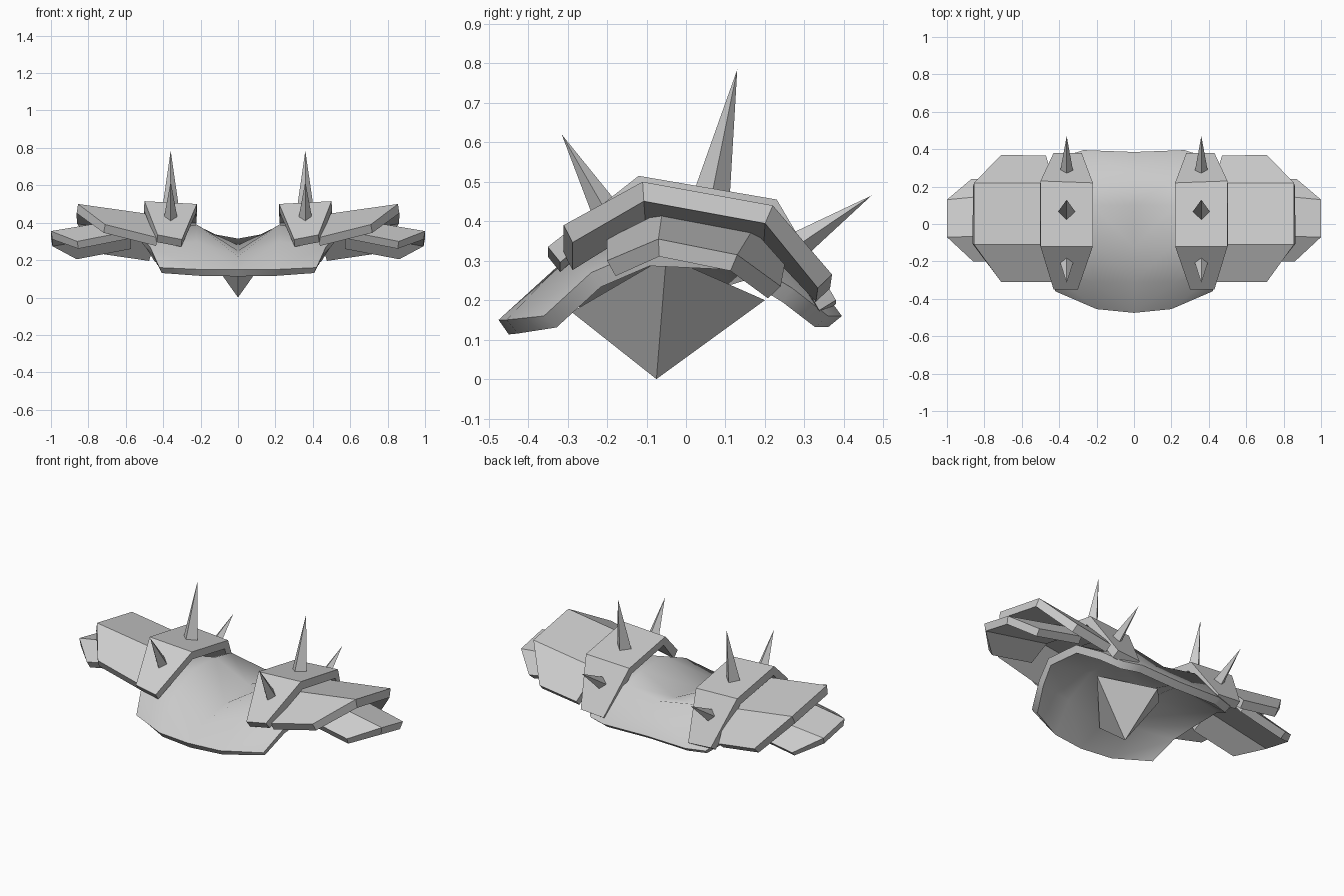
import bpy, bmesh, math
from mathutils import Matrix, Vector

old = bpy.data.objects.get("Cube")
if old:
    bpy.data.objects.remove(old)

steel = bpy.data.materials.new("light_grey_metal")
steel.use_nodes = True
grey = (0.6, 0.6, 0.6, 1)
steel.diffuse_color = grey
steel.node_tree.nodes["Principled BSDF"].inputs["Base Color"].default_value = grey


def finish(name, bm, angle=20, thickness=0, mirror=True):
    mesh = bpy.data.meshes.new(name)
    bm.to_mesh(mesh)
    bm.free()
    ob = bpy.data.objects.new(name, mesh)
    bpy.context.collection.objects.link(ob)
    mesh.materials.append(steel)
    bpy.ops.object.select_all(action='DESELECT')
    ob.select_set(True)
    bpy.context.view_layer.objects.active = ob
    if mirror:
        ob.modifiers.new("mirror", 'MIRROR')
    if thickness:
        solid = ob.modifiers.new("thickness", 'SOLIDIFY')
        solid.thickness = thickness
        solid.offset = -1
    # Apply first, so that the plate rims are found as sharp edges
    for mod in list(ob.modifiers):
        bpy.ops.object.modifier_apply(modifier=mod.name)
    bpy.ops.object.shade_smooth_by_angle(angle=math.radians(angle))


def sheet(name, rows, thickness, angle=20):
    """Sheet through rows of points, rows run front to back, points outwards."""
    bm = bmesh.new()
    grid = [[bm.verts.new(p) for p in row] for row in rows]
    for a, b in zip(grid, grid[1:]):
        for i in range(len(a) - 1):
            bm.faces.new((a[i], a[i + 1], b[i + 1], b[i]))
    finish(name, bm, angle, thickness)


# Saddle-shaped collar across the chest and back
sheet("collar", [
    [(0, -.475, .15), (.2, -.455, .15), (.42, -.36, .16)],
    [(0, -.31, .22), (.22, -.31, .30), (.47, -.24, .27)],
    [(0, -.12, .25), (.22, -.10, .39), (.52, -.10, .33)],
    [(0, .10, .28), (.22, .10, .385), (.51, .12, .32)],
    [(0, .25, .315), (.22, .25, .355), (.46, .27, .23)],
    [(0, .385, .16), (.27, .395, .16), (.38, .36, .16)],
], .045, 65)

# Folded shoulder plates, from the neck outwards
sheet("spiked_plate", [
    [(.30, -.35, .31), (.43, -.35, .335)],
    [(.22, -.12, .50), (.50, -.12, .515)],
    [(.22, .22, .44), (.50, .23, .455)],
    [(.28, .38, .19), (.43, .38, .20)],
], .05)
sheet("upper_shoulder_plate", [
    [(.43, -.31, .32), (.71, -.31, .39)],
    [(.43, -.11, .44), (.855, -.11, .50)],
    [(.43, .22, .38), (.855, .22, .44)],
    [(.47, .365, .23), (.71, .37, .265)],
], .05)
sheet("lower_shoulder_plate", [
    [(.58, -.20, .355), (.86, -.20, .30)],
    [(.58, -.06, .425), (1, -.07, .355)],
    [(.58, .17, .38), (1, .13, .315)],
    [(.58, .25, .29), (.87, .24, .235)],
], .045)

# Four-sided spikes: name, base (y, z), tip (y, z), radius
for name, base, tip, radius in (
    ("front_spike", (-.20, .42), (-.315, .62), .037),
    ("middle_spike", (.06, .44), (.13, .785), .05),
    ("back_spike", (.27, .33), (.47, .465), .037),
):
    start, end = Vector((.36, *base)), Vector((.36, *tip))
    axis = end - start
    tilt = Matrix.Rotation(math.atan2(-axis.y, axis.z), 4, 'X')
    bm = bmesh.new()
    bmesh.ops.create_cone(bm, cap_ends=True, segments=4, radius1=radius,
                          radius2=0, depth=axis.length,
                          matrix=Matrix.Translation((start + end) / 2) @ tilt)
    bmesh.ops.remove_doubles(bm, verts=bm.verts, dist=.0001)
    finish(name, bm)

# Pointed wedge hanging under the collar
bm = bmesh.new()
apex = bm.verts.new((0, -.075, 0))
rim = [bm.verts.new(p) for p in
       ((0, -.29, .17), (.22, -.05, .31), (0, .2, .2), (-.22, -.05, .31))]
for i in range(4):
    bm.faces.new((apex, rim[(i + 1) % 4], rim[i]))
finish("under_wedge", bm, mirror=False)
